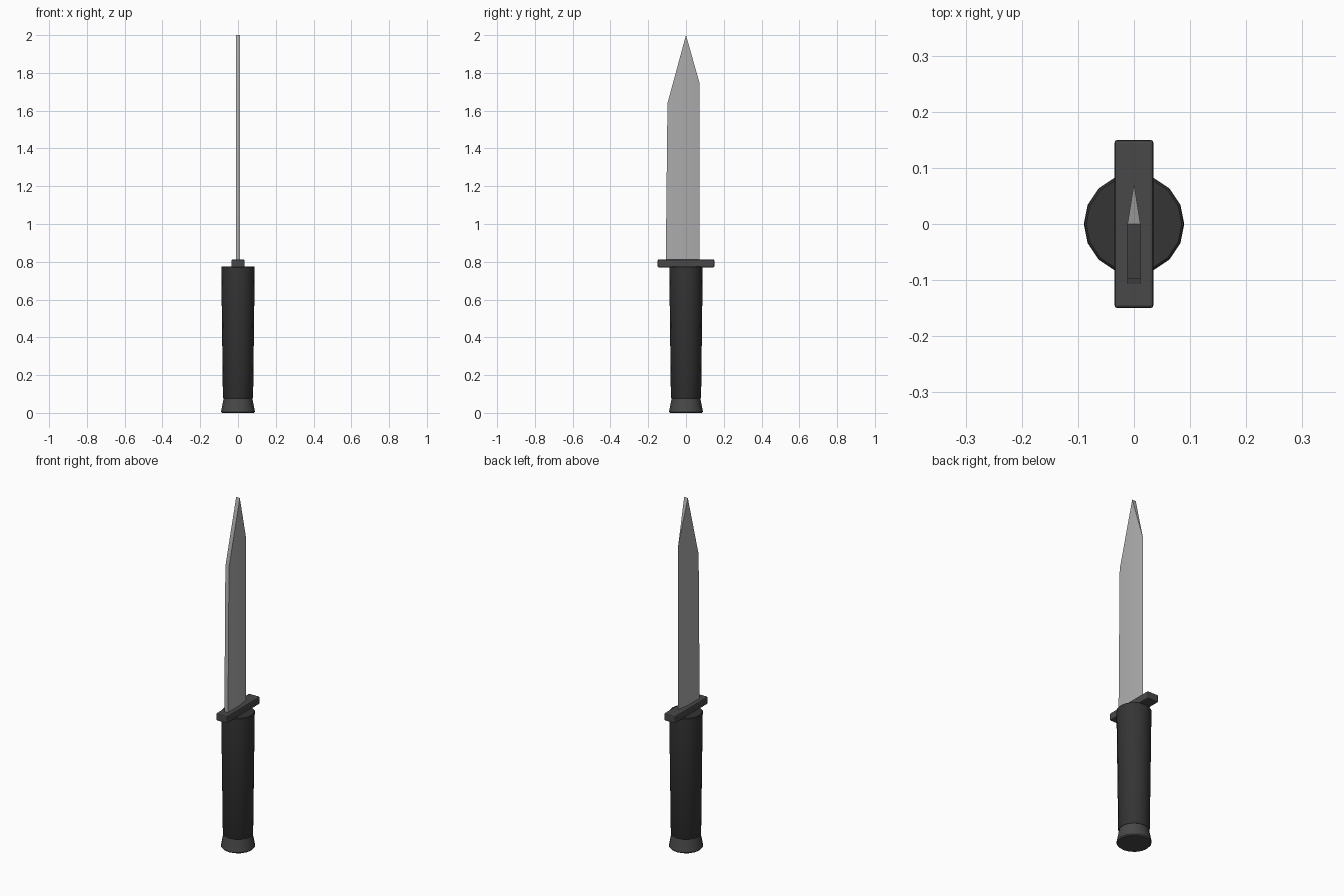
import bpy, bmesh
from math import cos, sin, tau

if "Cube" in bpy.data.objects:
    bpy.data.objects.remove(bpy.data.objects["Cube"])


def material(name, value):
    m = bpy.data.materials.new(name)
    m.diffuse_color = (value, value, value, 1)
    m.use_nodes = True
    m.node_tree.nodes["Principled BSDF"].inputs["Base Color"].default_value = m.diffuse_color
    return m


def add_object(name, bm, mat=None, smooth=None):
    bmesh.ops.recalc_face_normals(bm, faces=bm.faces)
    me = bpy.data.meshes.new(name)
    bm.to_mesh(me)
    bm.free()
    ob = bpy.data.objects.new(name, me)
    bpy.context.collection.objects.link(ob)
    if mat:
        me.materials.append(mat)
    if smooth:
        bpy.ops.object.select_all(action='DESELECT')
        ob.select_set(True)
        bpy.context.view_layer.objects.active = ob
        bpy.ops.object.shade_smooth_by_angle(angle=smooth)
    return ob


def turned(name, profile, mat, sides=16):
    """Closed round part from (radius, z) rings."""
    bm = bmesh.new()
    rings = [[bm.verts.new((r * cos(tau * i / sides), r * sin(tau * i / sides), z))
              for i in range(sides)] for r, z in profile]
    for a, b in zip(rings, rings[1:]):
        for i in range(sides):
            j = (i + 1) % sides
            bm.faces.new((a[i], a[j], b[j], b[i]))
    bm.faces.new(rings[0])
    bm.faces.new(rings[-1])
    return add_object(name, bm, mat, 0.6)


grip_black = material("grip_black", 0.035)
dark_metal = material("dark_metal", 0.065)
steel = material("steel", 0.42)

# Pommel and grip
turned("pommel", [(0.084, 0), (0.0895, 0.006), (0.088, 0.016), (0.075, 0.082)], dark_metal)
turned("grip", [(0.077, 0.076), (0.080, 0.081), (0.0885, 0.765), (0.0885, 0.772), (0.085, 0.775)], grip_black)

# Cross guard
bm = bmesh.new()
bmesh.ops.create_cube(bm, size=1)
for v in bm.verts:
    v.co = (v.co.x * 0.07, v.co.y * 0.30, v.co.z * 0.042 + 0.791)
guard = add_object("guard", bm, dark_metal)
bevel = guard.modifiers.new("bevel", 'BEVEL')
bevel.width = 0.006
bevel.segments = 2

# Blade: flat spine side, wedge ground from the middle to the cutting edge
bm = bmesh.new()
half = 0.0115
flat = [(-0.107, 0.80), (-0.098, 1.64), (0, 2.0), (0, 0.80)]
left, right = ([bm.verts.new((s * half, y, z)) for y, z in flat] for s in (-1, 1))
heel = bm.verts.new((0, 0.072, 0.80))
shoulder = bm.verts.new((0, 0.072, 1.745))
for side in (left, right):
    bm.faces.new(side)
    bm.faces.new((side[3], side[2], shoulder, heel))
for i, j in ((0, 1), (1, 2), (3, 0)):
    bm.faces.new((left[i], left[j], right[j], right[i]))
bm.faces.new((left[2], right[2], shoulder))
bm.faces.new((left[3], right[3], heel))
add_object("blade", bm, steel, 0.5)
